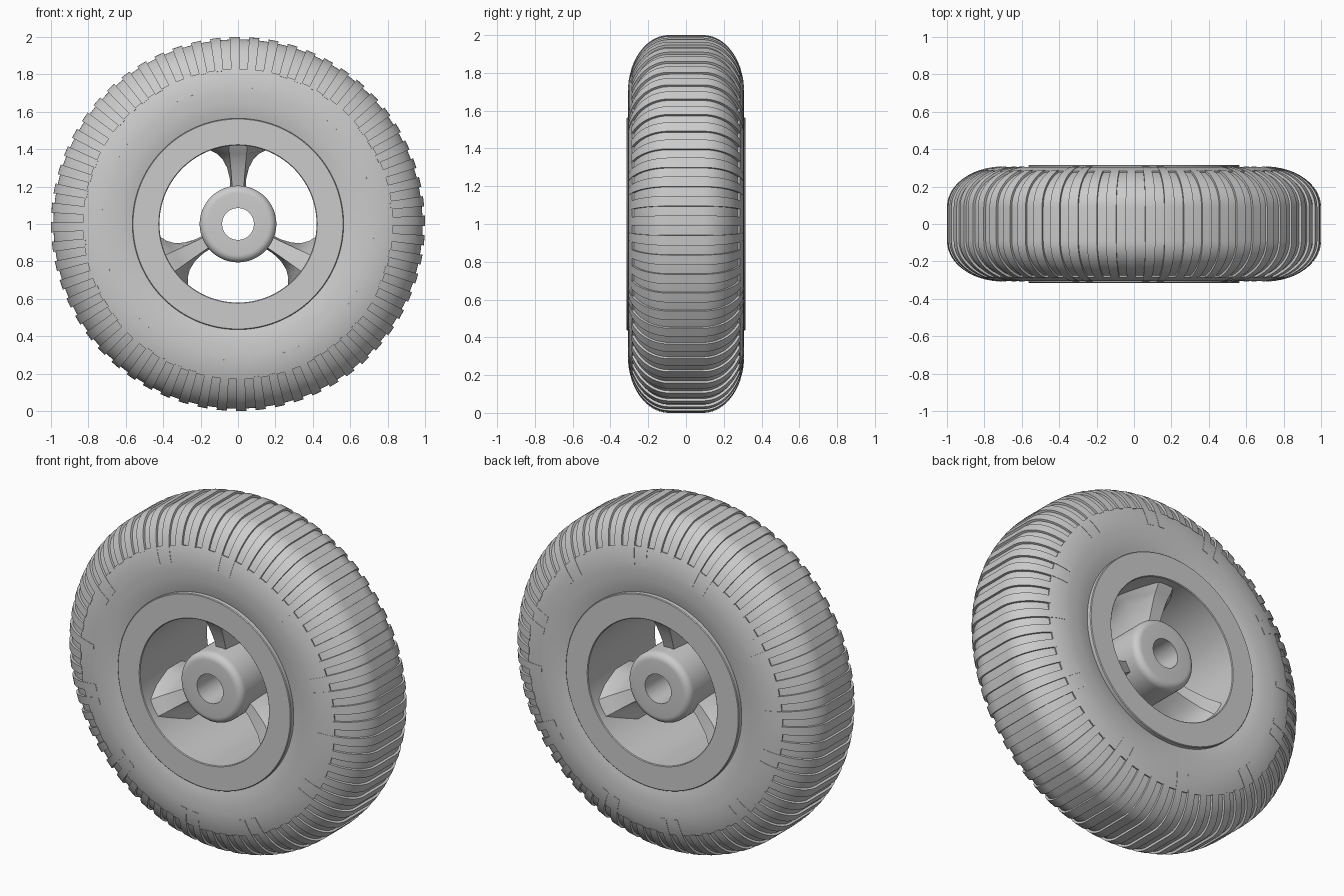
import bpy, bmesh, math

if "Cube" in bpy.data.objects:
    bpy.data.objects.remove(bpy.data.objects["Cube"])

grey = bpy.data.materials.new("plain_grey")
grey.diffuse_color = (0.6, 0.6, 0.6, 1)
grey.use_nodes = True
grey.node_tree.nodes["Principled BSDF"].inputs["Base Color"].default_value = grey.diffuse_color


def finish(name, bm, angle=35):
    bmesh.ops.recalc_face_normals(bm, faces=bm.faces[:])
    me = bpy.data.meshes.new(name)
    bm.to_mesh(me)
    bm.free()
    me.materials.append(grey)
    me.shade_smooth()
    me.set_sharp_from_angle(angle=math.radians(angle))
    ob = bpy.data.objects.new(name, me)
    bpy.context.collection.objects.link(ob)
    return ob


def polar(r, y, a):
    # angle is measured clockwise from straight up, wheel axis along y
    return (r * math.sin(a), y, 1 + r * math.cos(a))


def revolve(name, profile, n):
    # closed (radius, y) loop spun about the axle
    bm = bmesh.new()
    rings = [[bm.verts.new(polar(r, y, 2 * math.pi * i / n)) for r, y in profile]
             for i in range(n)]
    m = len(profile)
    for i in range(n):
        a, b = rings[i], rings[(i + 1) % n]
        for j in range(m):
            k = (j + 1) % m
            bm.faces.new((a[j], a[k], b[k], b[j]))
    return finish(name, bm)


def mirrored(half):
    return half + [(r, -y) for r, y in reversed(half)]


def shoulder(t, off=0.0):
    # rounded tyre shoulder, t = 0 at the tread, pi/2 at the sidewall
    ny, nr = math.sin(t) / 0.218, math.cos(t) / 0.30
    l = math.hypot(ny, nr)
    return (0.70 + 0.30 * math.cos(t) + off * nr / l,
            0.09 + 0.218 * math.sin(t) + off * ny / l)


def t_at(r):
    return math.acos((r - 0.70) / 0.30)


# tyre body: raised sidewall with a step down to the groove floor
te = t_at(0.83)
half = [(0.50, 0.27), (0.555, 0.285), (0.60, 0.298), (0.65, 0.304)]
half += [shoulder(math.pi / 2 + (te - math.pi / 2) * i / 6, -0.002) for i in range(7)]
half += [shoulder(te * (1 - i / 12), -0.013) for i in range(13)]
revolve("tyre", mirrored(half), 180)

# tread bars: 60 strips wrapped over the tyre, some reaching down the sidewall
long_bars = {0, 1, 6, 7, 11, 12, 15, 19, 20, 25, 26}
bm = bmesh.new()
for k in range(60):
    end = t_at(0.73 if k % 30 in long_bars else 0.822)
    ts = [end * (1 - i / 14) for i in range(15)]
    top = mirrored([shoulder(t, 0.0) for t in ts])
    low = mirrored([shoulder(t, -0.02) for t in ts])
    c, w = math.radians(5 + 6 * k), math.radians(1.55)
    secs = []
    for (r1, y1), (r0, y0) in zip(top, low):
        secs.append([bm.verts.new(polar(*p)) for p in
                     ((r0, y0, c - w), (r1, y1, c - w), (r1, y1, c + w), (r0, y0, c + w))])
    for a, b in zip(secs, secs[1:]):
        for j in range(4):
            q = (j + 1) % 4
            bm.faces.new((a[j], a[q], b[q], b[j]))
    bm.faces.new(secs[0])
    bm.faces.new(secs[-1])
finish("tread_bars", bm)

# rim ring
revolve("rim", mirrored([(0.42, 0.311), (0.424, 0.315), (0.561, 0.315), (0.565, 0.311)]), 128)

# hub with rounded edges and a through bore
edge = [(0.165 + 0.04 * math.sin(math.pi * i / 12), 0.22 + 0.04 * math.cos(math.pi * i / 12))
        for i in range(7)]
revolve("hub", mirrored([(0.085, 0.26)] + edge), 96)

# spokes: ridged bars that flare into the rim
# (distance, half width at the middle, half width of ridge, half depth)
stations = [(0.17, 0.040, 0.030, 0.15), (0.24, 0.043, 0.034, 0.17), (0.30, 0.058, 0.039, 0.195),
            (0.345, 0.082, 0.043, 0.215), (0.375, 0.112, 0.046, 0.235),
            (0.395, 0.150, 0.048, 0.25), (0.43, 0.200, 0.050, 0.27)]
for n in range(3):
    bm = bmesh.new()
    a = n * 2 * math.pi / 3
    ca, sa = math.cos(a), math.sin(a)
    secs = []
    for s, w, e, d in stations:
        loop = [(-e, -d), (e, -d), (w, -0.06), (w, 0.06), (e, d), (-e, d), (-w, 0.06), (-w, -0.06)]
        secs.append([bm.verts.new((s * sa + u * ca, y, 1 + s * ca - u * sa)) for u, y in loop])
    for p, q in zip(secs, secs[1:]):
        for j in range(8):
            k = (j + 1) % 8
            bm.faces.new((p[j], p[k], q[k], q[j]))
    bm.faces.new(secs[0])
    bm.faces.new(secs[-1])
    finish("spoke_%d" % (n + 1), bm, 30)
